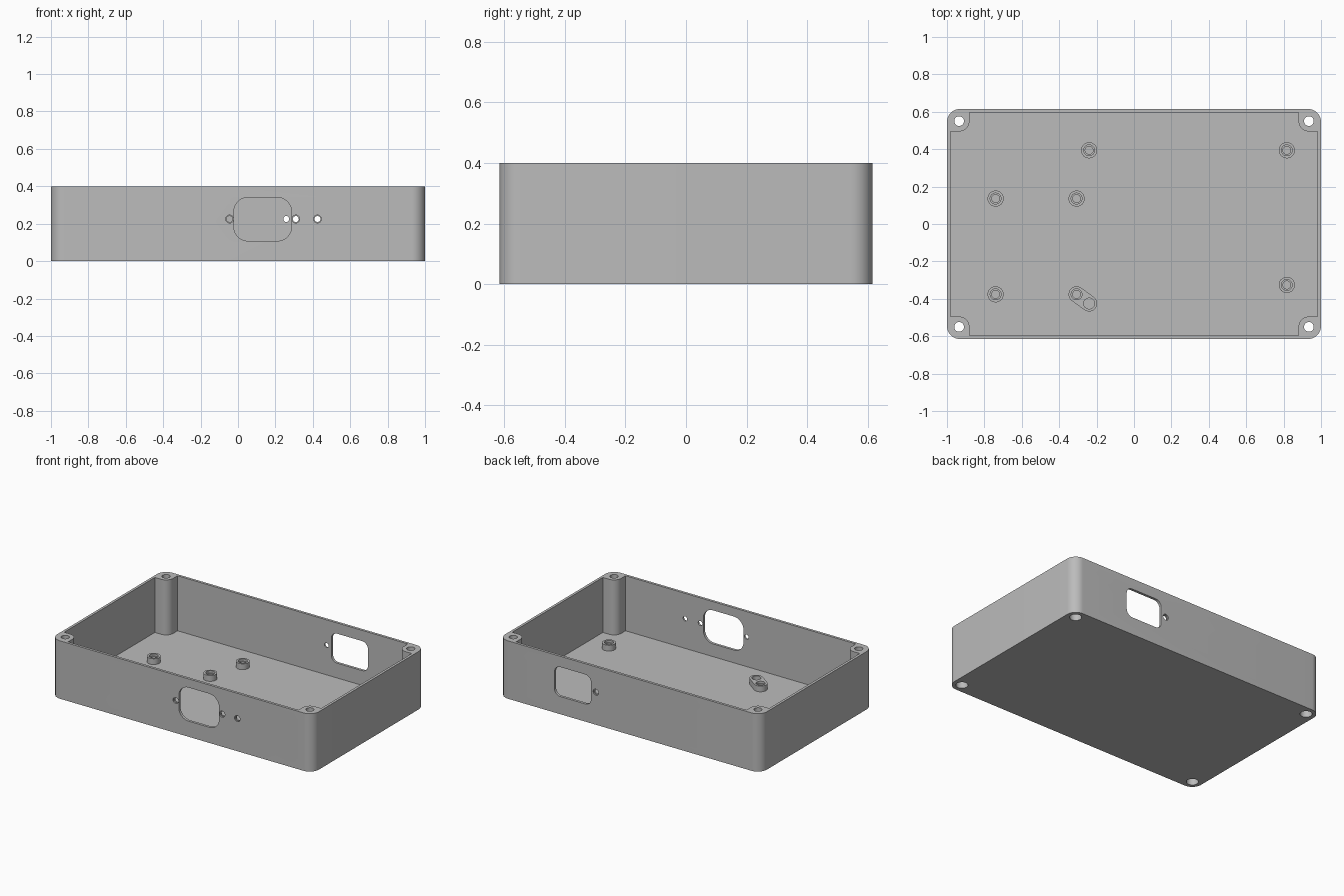
import bpy, bmesh
from math import cos, sin, pi, atan2
from mathutils import Matrix, Vector

if "Cube" in bpy.data.objects:
    bpy.data.objects.remove(bpy.data.objects["Cube"], do_unlink=True)

HX, HY, TOP = 1.0, 0.615, 0.4      # outer half sizes and height
WALL, FLOOR = 0.018, 0.02
PX, PY, PR = 0.935, 0.55, 0.055    # corner post centre and radius

grey = bpy.data.materials.new("light grey plastic")
grey.use_nodes = True
colour = (0.5, 0.5, 0.5, 1)
grey.diffuse_color = colour
grey.node_tree.nodes["Principled BSDF"].inputs["Base Color"].default_value = colour


def arc(cx, cy, r, a0, a1, n=12):
    return [(cx + r * cos(a0 + (a1 - a0) * i / n), cy + r * sin(a0 + (a1 - a0) * i / n))
            for i in range(n + 1)]


def circle(cx, cy, r, n=32):
    return arc(cx, cy, r, 0, 2 * pi, n)[:-1]


def rounded_rect(cx, cy, hx, hy, r):
    pts = []
    for q, (sx, sy) in enumerate([(1, 1), (-1, 1), (-1, -1), (1, -1)]):
        pts += arc(cx + sx * (hx - r), cy + sy * (hy - r), r, q * pi / 2, (q + 1) * pi / 2)
    return pts


def prism(name, outline, low, high, upright=False):
    """Extrude an outline along z, or along y when upright (outline in x, z)."""
    bm = bmesh.new()
    face = bm.faces.new([bm.verts.new((x, y, low)) for x, y in outline])
    new = bmesh.ops.extrude_face_region(bm, geom=[face])["geom"]
    bmesh.ops.translate(bm, vec=(0, 0, high - low),
                        verts=[v for v in new if isinstance(v, bmesh.types.BMVert)])
    if upright:
        bm.transform(Matrix(((1, 0, 0, 0), (0, 0, 1, 0), (0, 1, 0, 0), (0, 0, 0, 1))))
    return finish(name, bm)


def finish(name, bm):
    bmesh.ops.recalc_face_normals(bm, faces=bm.faces)
    mesh = bpy.data.meshes.new(name)
    bm.to_mesh(mesh)
    bm.free()
    mesh.materials.append(grey)
    obj = bpy.data.objects.new(name, mesh)
    bpy.context.collection.objects.link(obj)
    return obj


def select(obj):
    bpy.ops.object.select_all(action="DESELECT")
    obj.select_set(True)
    bpy.context.view_layer.objects.active = obj


def cut(target, cutter):
    cutter.hide_render = True
    mod = target.modifiers.new("cut", "BOOLEAN")
    mod.operation, mod.solver, mod.object = "DIFFERENCE", "EXACT", cutter
    select(target)
    bpy.ops.object.modifier_apply(modifier=mod.name)
    bpy.data.objects.remove(cutter, do_unlink=True)


def smooth(obj):
    select(obj)
    bpy.ops.object.shade_smooth_by_angle(angle=pi / 6)


# Tray: rounded block, hollowed around four corner posts
case = prism("enclosure_tray", rounded_rect(0, 0, HX, HY, 0.07), 0, TOP)
ix, iy = HX - WALL, HY - WALL
quadrant = [(ix, PY - PR)] + arc(PX, PY, PR, 1.5 * pi, pi) + [(PX - PR, iy)]
cavity = []
for sx, sy in [(1, 1), (-1, 1), (-1, -1), (1, -1)]:
    pts = [(sx * x, sy * y) for x, y in quadrant]
    cavity += pts if sx * sy > 0 else pts[::-1]
cut(case, prism("cavity_cutter", cavity, FLOOR, TOP + 0.1))

# Corner screw holes with a wider recess underneath
for sx in (-1, 1):
    for sy in (-1, 1):
        cut(case, prism("screw_cutter", circle(sx * PX, sy * PY, 0.026), -0.1, TOP + 0.1))
        cut(case, prism("recess_cutter", circle(sx * PX, sy * PY, 0.038), -0.1, 0.06))


# Connector openings with a stepped screw hole on each side
def connector(cx, cz, hx, hz, r, side):
    def span(a, b):
        return sorted((side * a, side * b))
    outside, inside = HY + 0.05, HY - 0.05
    cut(case, prism("opening_cutter", rounded_rect(cx, cz, hx, hz, r),
                    *span(inside, outside), True))
    for s in (-1, 1):
        x = cx + s * 0.177
        cut(case, prism("hole_cutter", circle(x, 0.225, 0.016, 24), *span(inside, outside), True))
        cut(case, prism("step_cutter", circle(x, 0.225, 0.021, 24),
                        *span(HY - WALL / 2, outside), True))


connector(0.132, 0.224, 0.154, 0.116, 0.075, -1)
connector(0.602, 0.224, 0.154, 0.116, 0.075, -1)
connector(0.435, 0.224, 0.14, 0.102, 0.045, 1)
smooth(case)

# Round standoffs, turned from a stepped profile
SR, ST = 0.043, 0.06
profile = [(SR, FLOOR - 0.005), (SR, ST), (0.029, ST), (0.029, 0.045),
           (0.021, 0.045), (0.021, FLOOR + 0.001), (0, FLOOR + 0.001)]
spots = [(-0.24, 0.394), (0.817, 0.394), (-0.74, 0.136), (-0.307, 0.136),
         (-0.74, -0.376), (0.817, -0.326)]
for i, (x, y) in enumerate(spots):
    bm = bmesh.new()
    verts = [bm.verts.new((r, 0, z)) for r, z in profile]
    edges = [bm.edges.new(pair) for pair in zip(verts, verts[1:])]
    bmesh.ops.spin(bm, geom=verts + edges, axis=(0, 0, 1), cent=(0, 0, 0),
                   angle=2 * pi, steps=32)
    bmesh.ops.remove_doubles(bm, verts=bm.verts, dist=0.0001)
    bmesh.ops.translate(bm, vec=(x, y, 0), verts=bm.verts)
    smooth(finish(f"standoff_{i + 1}", bm))

# Double standoff: two holes in one slot-shaped boss
a, b = Vector((-0.307, -0.376)), Vector((-0.24, -0.425))
turn = atan2(b.y - a.y, b.x - a.x)
slot = arc(b.x, b.y, SR, turn - pi / 2, turn + pi / 2) + \
    arc(a.x, a.y, SR, turn + pi / 2, turn + 1.5 * pi)
double = prism("double_standoff", slot, FLOOR - 0.005, ST)
for p, r, low in [(a, 0.029, 0.045), (a, 0.021, FLOOR + 0.001), (b, 0.029, FLOOR + 0.001)]:
    cut(double, prism("standoff_cutter", circle(p.x, p.y, r), low, ST + 0.1))
smooth(double)
